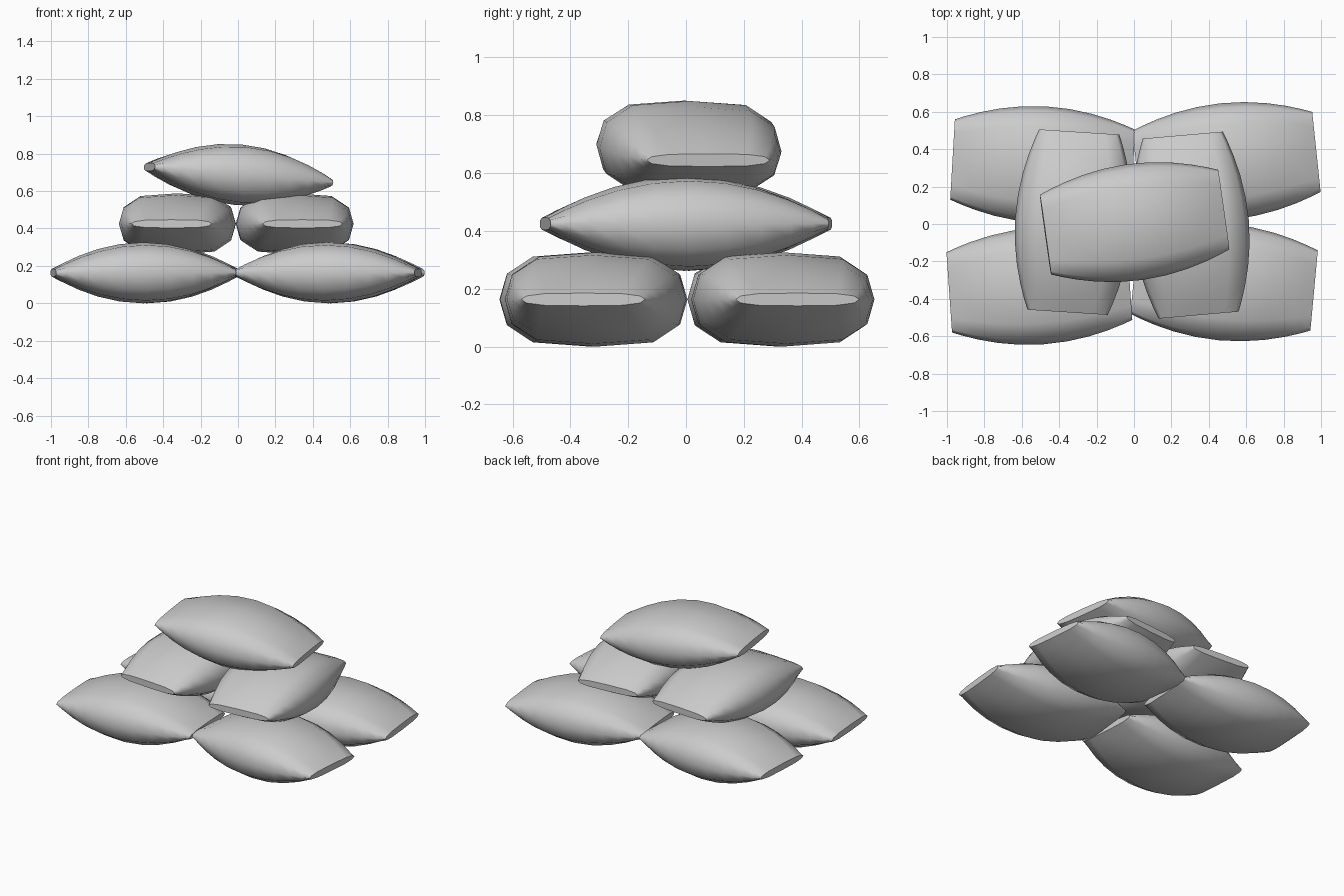
import bpy
import bmesh
import math
from mathutils import Euler

cube = bpy.data.objects.get("Cube")
if cube:
    bpy.data.objects.remove(cube, do_unlink=True)

# Single plain cloth colour
cloth = bpy.data.materials.new("grey cloth")
cloth.use_nodes = True
GREY = (0.6, 0.6, 0.6, 1.0)
cloth.diffuse_color = GREY
cloth.node_tree.nodes["Principled BSDF"].inputs["Base Color"].default_value = GREY

HALF_LENGTH = 0.483
SEGMENTS = 10

# Plump twelve-sided cross-section, mirrored from one quarter
quarter = [(1, 0), (0.92, 0.55), (0.635, 0.91)]
upper = quarter + [(0, 1)] + [(-x, z) for x, z in reversed(quarter)]
section = upper + [(x, -z) for x, z in reversed(upper[1:-1])]


def make_bag(name, location, yaw, tilt=0):
    """A stuffed bag along local X that flattens towards both closed ends."""
    bm = bmesh.new()
    rings = []
    for i in range(SEGMENTS + 1):
        t = math.sin((i / SEGMENTS - 0.5) * math.pi * 0.8) / math.sin(math.pi * 0.4)
        bulge = 1 - t * t
        half_width = 0.215 + 0.097 * bulge
        half_height = 0.022 + 0.141 * bulge
        rings.append([bm.verts.new((t * HALF_LENGTH, y * half_width, z * half_height))
                      for y, z in section])
    n = len(section)
    for a, b in zip(rings, rings[1:]):
        for j in range(n):
            k = (j + 1) % n
            bm.faces.new((a[j], a[k], b[k], b[j]))
    caps = [bm.faces.new(rings[0]), bm.faces.new(rings[-1])]
    bmesh.ops.recalc_face_normals(bm, faces=bm.faces[:])

    # Soft body with crisp end seams
    for face in bm.faces:
        face.smooth = face not in caps
    for cap in caps:
        for edge in cap.edges:
            edge.smooth = False

    mesh = bpy.data.meshes.new(name)
    bm.to_mesh(mesh)
    bm.free()
    mesh.materials.append(cloth)
    bag = bpy.data.objects.new(name, mesh)
    bag.location = location
    bag.rotation_euler = Euler((0, math.radians(tilt), math.radians(yaw)))
    bpy.context.collection.objects.link(bag)


# Bottom layer of four
make_bag("bottom_bag_back_left", (0.495, 0.335, 0.163), 6)
make_bag("bottom_bag_back_right", (-0.488, 0.317, 0.163), -3.3)
make_bag("bottom_bag_front_right", (-0.506, -0.332, 0.163), 4)
make_bag("bottom_bag_front_left", (0.482, -0.311, 0.163), -5.3)

# Crosswise middle layer of two
make_bag("middle_bag_right", (-0.324, 0.01, 0.425), 86.3)
make_bag("middle_bag_left", (0.303, -0.006, 0.425), 95)

# Tilted bag on top
make_bag("top_bag", (0.003, 0.01, 0.687), 8, 5)
